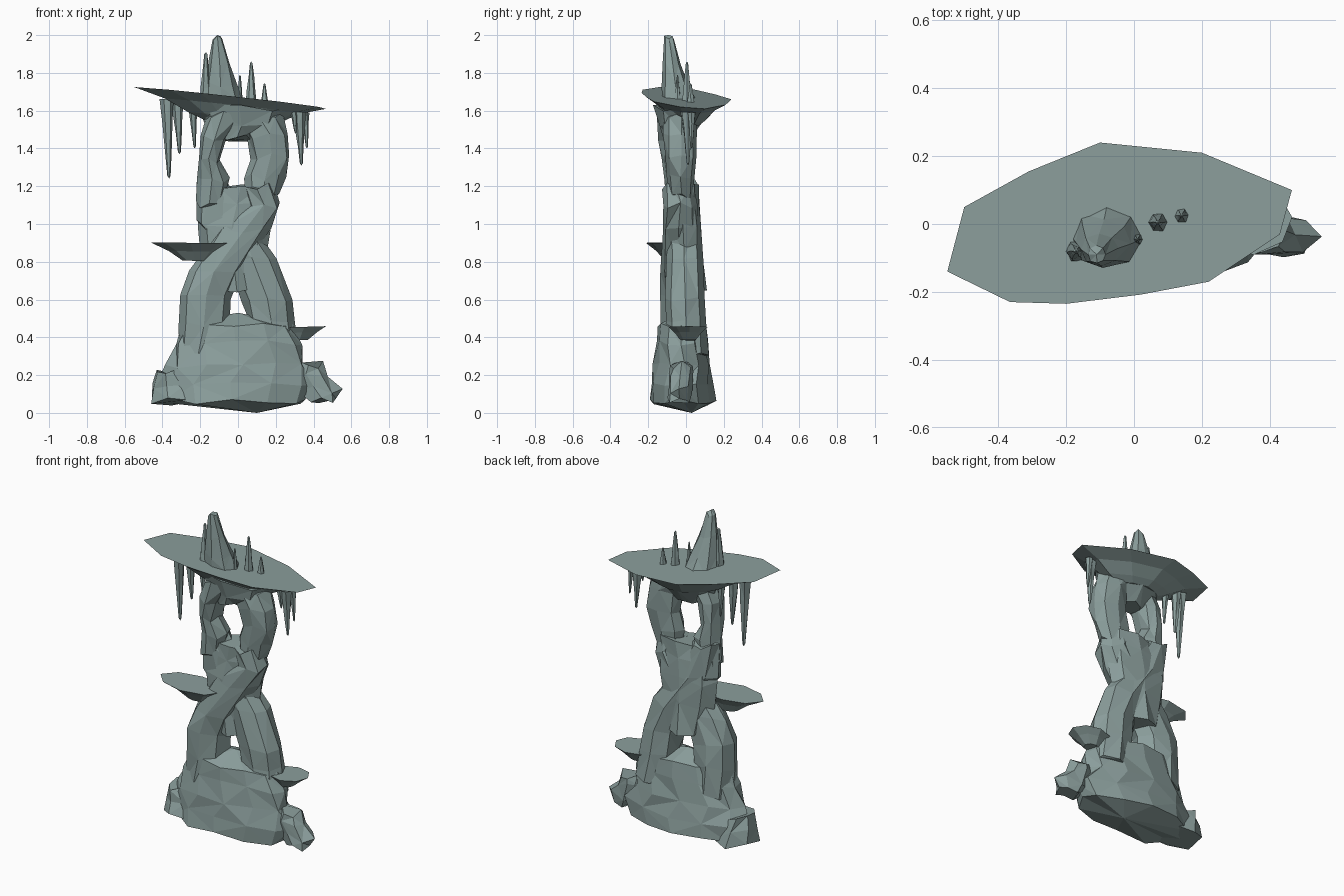
import bpy, bmesh, math, random

if "Cube" in bpy.data.objects:
    bpy.data.objects.remove(bpy.data.objects["Cube"])

random.seed(7)
stone = bpy.data.materials.new("stone")
stone.diffuse_color = (0.26, 0.345, 0.335, 1)
stone.use_nodes = True
stone.node_tree.nodes["Principled BSDF"].inputs["Base Color"].default_value = stone.diffuse_color


def skin(name, rings, bottom=None, top=None):
    """Loft rings of points; close each end with a point or a flat cap."""
    bm = bmesh.new()
    vs = [[bm.verts.new(p) for p in r] for r in rings]
    n = len(vs[0])
    for k, (a, b) in enumerate(zip(vs, vs[1:])):
        for i in range(n):
            j = (i + 1) % n
            if (i + k) % 2:
                tris = (a[i], a[j], b[j]), (a[i], b[j], b[i])
            else:
                tris = (a[i], a[j], b[i]), (a[j], b[j], b[i])
            for t in tris:
                bm.faces.new(t)
    for ring, tip in ((vs[0], bottom), (vs[-1], top)):
        if tip:
            t = bm.verts.new(tip)
            for i in range(n):
                bm.faces.new((ring[i], ring[(i + 1) % n], t))
        else:
            bm.faces.new(ring)
    bmesh.ops.recalc_face_normals(bm, faces=bm.faces[:])
    me = bpy.data.meshes.new(name)
    bm.to_mesh(me)
    bm.free()
    me.materials.append(stone)
    ob = bpy.data.objects.new(name, me)
    bpy.context.collection.objects.link(ob)
    return ob


def oval(x, y, rx, ry, n, jit=0.0):
    """Slightly irregular oval outline."""
    off = random.uniform(-.1, .1)
    pts = []
    for i in range(n):
        a = off + i * math.tau / n
        k = 1.03 + random.uniform(-jit, jit)
        pts.append((x + rx * k * math.cos(a), y + ry * k * math.sin(a)))
    return pts


def rock(name, path, y, depth, n=8, jit=0.09, bottom=None, top=None):
    """Faceted rock; path holds (x, z, radius), y and depth run bottom to top."""
    rings = []
    for k, (x, z, r) in enumerate(path):
        t = k / (len(path) - 1)
        mix = lambda p: p[0] + (p[1] - p[0]) * t
        rings.append([(px, py, z + random.uniform(-jit, jit) * .25)
                      for px, py in oval(x, mix(y), r, mix(depth), n, jit)])
    return skin(name, rings, bottom, top)


def ledge(name, outline, cx, cy, plane, under):
    """Thin slab: flat tilted top and shrinking underside rings."""
    a, b, c = plane
    rings = []
    for s, drop in reversed([(1, 0)] + under):
        pts = [(cx + (x - cx) * s, cy + (y - cy) * s) for x, y in outline]
        rings.append([(x, y, a + b * x + c * y - drop) for x, y in pts])
    return skin(name, rings)


def spike(name, x, y, z0, z1, r, lean=(0, 0)):
    """Tapering spike that points up or down."""
    rings = []
    for t in (0, .3, .65, .96):
        k = r * (1 - .8 * t)
        rings.append([(px, py, z0 + (z1 - z0) * t)
                      for px, py in oval(x + lean[0] * t, y + lean[1] * t, k, k, 6, .12)])
    return skin(name, rings, None, (x + lean[0], y + lean[1], z1))


# Foot of the tower
tower = rock("tower", [(-.02, .06, .38), (-.01, .15, .41), (-.01, .25, .36), (0, .37, .335),
                       (0, .47, .29)],
             (-.02, -.02), (.175, .12), 12, .06, (.1, .03, 0), (0, -.02, .53))
# Two strands that twist past each other and leave the lower opening
left_strand = rock("left_strand", [(-.20, .32, .12), (-.19, .48, .13), (-.18, .61, .13),
                                   (-.12, .76, .14), (.03, .96, .14), (.13, 1.1, .09),
                                   (.11, 1.2, .08)], (-.02, -.04), (.12, .08))
right_strand = rock("right_strand", [(.2, .32, .12), (.175, .48, .125), (.155, .61, .125),
                                     (.08, .8, .13), (-.08, 1.02, .14), (-.14, 1.22, .08)],
                    (0, -.01), (.11, .08))
waist = rock("waist", [(-.01, .655, .12), (-.02, .85, .18), (-.02, .98, .19),
                       (0, 1.12, .20), (.02, 1.21, .15)], (0, -.02), (.10, .085))
# Two columns and a crown around the upper opening
left_column = rock("left_column", [(-.15, 1.1, .07), (-.13, 1.23, .08), (-.15, 1.34, .055),
                                   (-.13, 1.46, .07), (-.07, 1.58, .10)],
                   (-.03, -.06), (.07, .09))
right_column = rock("right_column", [(.13, 1.14, .08), (.14, 1.25, .105), (.17, 1.36, .105),
                                     (.155, 1.47, .11), (.1, 1.58, .13)],
                    (-.03, -.03), (.07, .09))
crown = rock("crown", [(0, 1.455, .07), (.01, 1.53, .18), (.01, 1.61, .24)],
             (-.05, -.01), (.07, .15))
# Boulders at the foot
left_boulder = rock("left_boulder", [(-.33, .06, .13), (-.35, .15, .11), (-.375, .22, .06)],
                    (-.02, -.02), (.13, .09), 7)
right_boulder = rock("right_boulder", [(.45, .065, .07), (.43, .12, .115), (.39, .2, .09),
                                       (.39, .255, .06)], (-.04, -.02), (.06, .06), 7)

# Fuse everything into one rock mass
parts = [left_strand, right_strand, waist, left_column, right_column, crown,
         left_boulder, right_boulder]
for p in parts:
    m = tower.modifiers.new("join_" + p.name, 'BOOLEAN')
    m.operation, m.solver, m.object = 'UNION', 'EXACT', p
bpy.context.view_layer.update()
merged = bpy.data.meshes.new_from_object(
    tower.evaluated_get(bpy.context.evaluated_depsgraph_get()))
tower.modifiers.clear()
tower.data = merged
for p in parts:
    bpy.data.objects.remove(p)

# Tilted top platform and two side ledges
rim = [(-.55, -.14), (-.365, -.23), (-.2, -.235), (.02, -.208), (.22, -.17), (.43, -.03),
       (.465, .1), (.2, .21), (-.1, .24), (-.31, .155), (-.5, .05)]
ledge("top_platform", rim, 0, 0, (1.662, -.102, -.05), [(.7, .042), (.48, .1), (.33, .13)])
ledge("left_ledge", oval(-.25, -.10, .20, .11, 8, .04), -.22, -.07, (.898, -.01, 0),
      [(.6, .045), (.3, .095)])
ledge("right_ledge", oval(.345, .015, .122, .10, 8, .04), .31, .01, (.445, .03, 0),
      [(.7, .03), (.38, .07)])

# Peak and stalagmites on the platform
rock("peak", [(-.085, 1.65, .10), (-.09, 1.74, .082), (-.1, 1.86, .055), (-.11, 1.985, .025)],
     (-.04, -.09), (.09, .025), 8, .07, None, (-.11, -.09, 2.0))
for x, y, z, r in ((-.17, -.08, 1.91, .034), (.07, .005, 1.86, .03),
                   (.14, .025, 1.745, .021), (.01, -.045, 1.79, .017)):
    spike("stalagmite", x, y, 1.64, z, r)

# Stalactites under the rim
for x, y, z, r in ((-.375, -.045, 1.24, .036), (-.32, -.01, 1.37, .032),
                   (-.24, -.01, 1.40, .026), (.325, .01, 1.31, .032),
                   (.355, .03, 1.40, .022), (.295, -.01, 1.48, .02)):
    spike("stalactite", x, y, 1.625 - .1 * x, z, r, (.01, 0))
